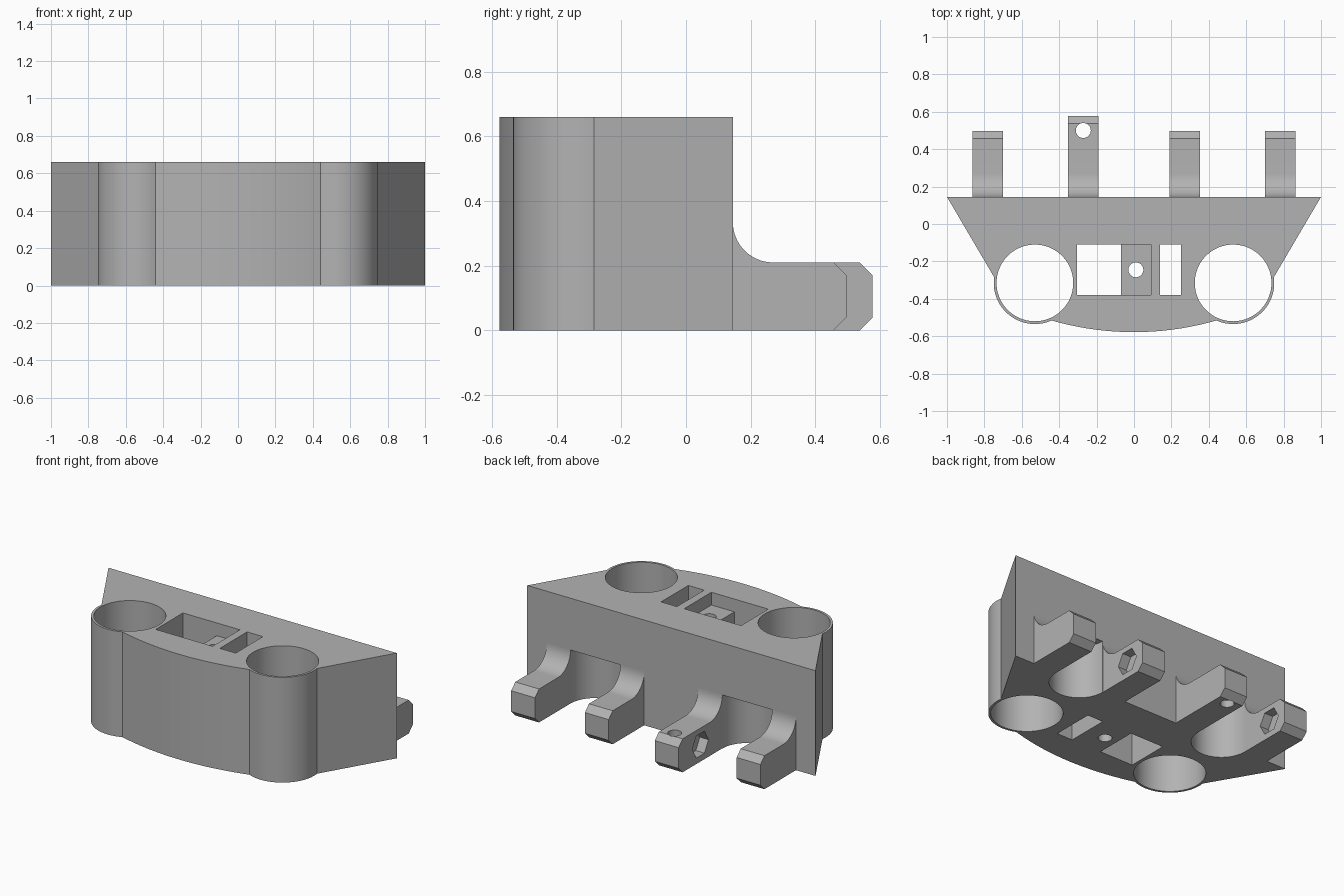
import bpy, bmesh
from math import radians, sin, cos, pi, sqrt
from mathutils import Matrix, Vector

if "Cube" in bpy.data.objects:
    bpy.data.objects.remove(bpy.data.objects["Cube"], do_unlink=True)

HEIGHT, BACK, FRONT = 0.66, 0.145, -0.578
SOCKET_X, SOCKET_Y, SOCKET_R, BORE_R = 0.53, -0.315, 0.22, 0.205
PIN_Y, PIN_Z, PIN_R = 0.362, 0.107, 0.041

grey = bpy.data.materials.new("matte grey")
grey.use_nodes = True
colour = (0.45, 0.45, 0.45, 1)
grey.diffuse_color = colour
grey.node_tree.nodes["Principled BSDF"].inputs["Base Color"].default_value = colour


def add_object(name, bm):
    bmesh.ops.recalc_face_normals(bm, faces=bm.faces)
    mesh = bpy.data.meshes.new(name)
    bm.to_mesh(mesh)
    bm.free()
    mesh.materials.append(grey)
    ob = bpy.data.objects.new(name, mesh)
    bpy.context.collection.objects.link(ob)
    return ob


def prism(name, points, shift):
    """Extrude a closed outline of 3D points along a vector."""
    bm = bmesh.new()
    face = bm.faces.new([bm.verts.new(p) for p in points])
    new = bmesh.ops.extrude_face_region(bm, geom=[face])["geom"]
    bmesh.ops.translate(bm, vec=shift, verts=[v for v in new if isinstance(v, bmesh.types.BMVert)])
    return add_object(name, bm)


def box_cutter(x0, x1, y0, y1, z0, z1):
    return prism("box_cutter", [(x0, y0, z0), (x1, y0, z0), (x1, y1, z0), (x0, y1, z0)],
                 Vector((0, 0, z1 - z0)))


def rod_cutter(centre, radius, length, axis="Z", sides=64):
    bm = bmesh.new()
    bmesh.ops.create_cone(bm, cap_ends=True, segments=sides, radius1=radius, radius2=radius, depth=length)
    turn = Matrix.Rotation(pi / 2, 4, "Y") if axis == "X" else Matrix()
    bm.transform(Matrix.Translation(centre) @ turn)
    return add_object("rod_cutter", bm)


def cut(ob, cutters):
    """Subtract each cutter, then discard it."""
    bpy.context.view_layer.objects.active = ob
    for c in cutters:
        c.hide_render = True
        mod = ob.modifiers.new("cut", "BOOLEAN")
        mod.operation, mod.solver, mod.object = "DIFFERENCE", "EXACT", c
        bpy.ops.object.modifier_apply(modifier=mod.name)
        bpy.data.objects.remove(c, do_unlink=True)


def smooth(ob):
    bpy.ops.object.select_all(action="DESELECT")
    ob.select_set(True)
    bpy.context.view_layer.objects.active = ob
    bpy.ops.object.shade_smooth_by_angle(angle=radians(25))


# Body outline: back corner, socket bulge, bowed front, then mirrored
side = [(1.0, BACK)]
for i in range(25):
    a = radians(8 - 122 * i / 24)
    side.append((SOCKET_X + SOCKET_R * cos(a), SOCKET_Y + SOCKET_R * sin(a)))
end_x, end_y = side[-1]
sag = end_y - FRONT
bow = (end_x ** 2 + sag ** 2) / (2 * sag)
for i in range(1, 12):
    x = end_x * (1 - i / 12)
    side.append((x, FRONT + bow - sqrt(bow ** 2 - x ** 2)))
outline = side + [(0, FRONT)] + [(-x, y) for x, y in reversed(side)]
body = prism("body", [(x, y, 0) for x, y in outline], Vector((0, 0, HEIGHT)))

# Socket bores, hinge clearance recesses, and pockets
cutters = []
for s in (-1, 1):
    cutters.append(rod_cutter((s * SOCKET_X, SOCKET_Y, HEIGHT / 2), BORE_R, 1, sides=96))
    cutters.append(rod_cutter((s * 0.527, BACK, 0.335 - 0.25), 0.172, 0.5))
cutters += [
    box_cutter(-0.305, -0.07, -0.38, -0.11, -0.1, 0.8),
    box_cutter(-0.1, 0.09, -0.38, -0.11, 0.58, 0.8),
    box_cutter(0.14, 0.25, -0.38, -0.11, -0.1, 0.8),
    rod_cutter((0.01, -0.245, 0.3), 0.04, 1, sides=32),
]
cut(body, cutters)
smooth(body)


# Hinge lugs: filleted, chamfered tabs with a pin hole and a nut pocket
def hinge_lug(name, x, length_y, nut_side):
    top, r, c, w = 0.21, 0.125, 0.04, 0.165
    prof = [(BACK - 0.01, 0), (length_y - c, 0), (length_y, c), (length_y, top - c), (length_y - c, top)]
    for i in range(17):
        a = pi / 2 * i / 16
        prof.append((BACK + r - r * sin(a), top + r - r * cos(a)))
    prof.append((BACK - 0.01, top + r))
    lug = prism(name, [(x - w / 2, y, z) for y, z in prof], Vector((w, 0, 0)))
    cutters = [rod_cutter((x, PIN_Y, PIN_Z), PIN_R, 0.5, "X", 32),
               rod_cutter((x + nut_side * w / 2, PIN_Y, PIN_Z), 0.08, 0.12, "X", 6)]
    if length_y > 0.55:
        cutters.append(rod_cutter((x, 0.5, 0.1), 0.04, 0.5, sides=32))
    cut(lug, cutters)
    smooth(lug)


for s, word in ((1, "left"), (-1, "right")):
    hinge_lug("outer_lug_" + word, s * 0.782, 0.497, -s)
    hinge_lug("inner_lug_" + word, s * 0.271, 0.497 if s > 0 else 0.578, s)
